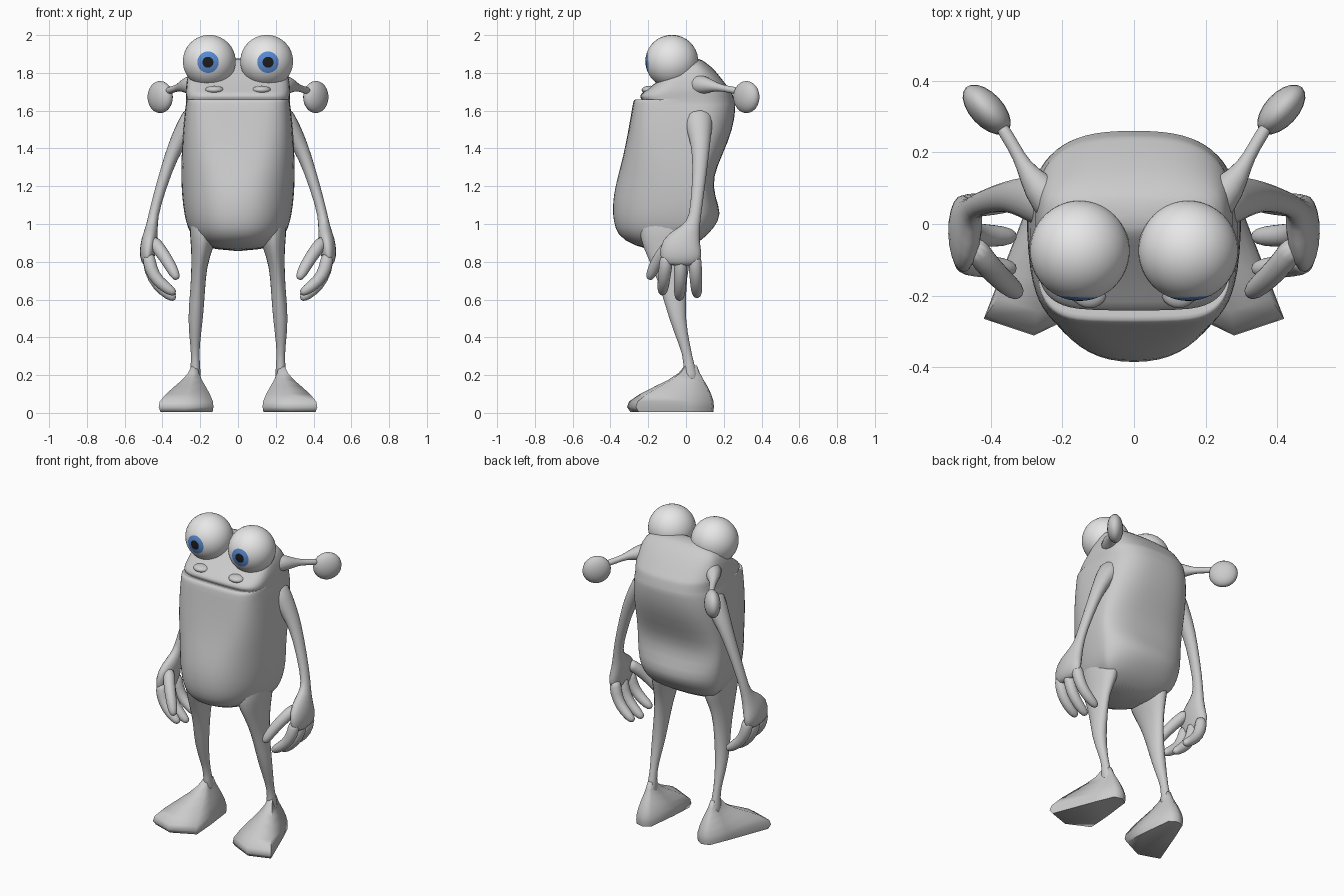
import bpy, bmesh, math
from mathutils import Vector, Matrix

if "Cube" in bpy.data.objects:
    bpy.data.objects.remove(bpy.data.objects["Cube"])


def material(name, rgb):
    m = bpy.data.materials.new(name)
    m.diffuse_color = (*rgb, 1)
    m.use_nodes = True
    m.node_tree.nodes["Principled BSDF"].inputs["Base Color"].default_value = m.diffuse_color
    return m


SKIN = material("skin grey", (0.6, 0.6, 0.6))
WHITE = material("eye white", (0.8, 0.8, 0.8))
BLUE = material("iris blue", (0.1, 0.26, 0.66))
BLACK = material("pupil black", (0.012, 0.012, 0.012))


def finish(name, bm, mats, mirror=False, subdiv=0, angle=None):
    bmesh.ops.recalc_face_normals(bm, faces=bm.faces)
    for f in bm.faces:
        f.smooth = True
    me = bpy.data.meshes.new(name)
    bm.to_mesh(me)
    bm.free()
    ob = bpy.data.objects.new(name, me)
    bpy.context.collection.objects.link(ob)
    for m in mats:
        me.materials.append(m)
    if angle:
        bpy.ops.object.select_all(action='DESELECT')
        ob.select_set(True)
        bpy.context.view_layer.objects.active = ob
        bpy.ops.object.shade_smooth_by_angle(angle=math.radians(angle))
    if mirror:
        mod = ob.modifiers.new("mirror", 'MIRROR')
        mod.use_mirror_merge = False
    if subdiv:
        mod = ob.modifiers.new("smooth", 'SUBSURF')
        mod.levels = mod.render_levels = subdiv
    return ob


def loft(name, rings, **kw):
    bm = bmesh.new()
    vs = [[bm.verts.new(p) for p in r] for r in rings]
    n = len(vs[0])
    for a, b in zip(vs, vs[1:]):
        for i in range(n):
            j = (i + 1) % n
            bm.faces.new((a[i], a[j], b[j], b[i]))
    bm.faces.new(vs[0])
    bm.faces.new(vs[-1])
    return finish(name, bm, [SKIN], **kw)


def circle(n):
    return [(math.cos(k * math.tau / n), math.sin(k * math.tau / n)) for k in range(n)]


def tube(name, pts, radii, axis=(0, 1, 0), stretch=None):
    """Tube along a path; stretch widens each ring along the axis."""
    pts = [Vector(p) for p in pts]
    stretch = stretch or [1] * len(pts)
    rings = []
    for i, p in enumerate(pts):
        t = (pts[min(i + 1, len(pts) - 1)] - pts[max(i - 1, 0)]).normalized()
        u = Vector(axis)
        u = (u - t * u.dot(t)).normalized()
        v = t.cross(u)
        rings.append([p + (u * c * stretch[i] + v * s) * radii[i] for c, s in circle(10)])
    return loft(name, rings, mirror=True, subdiv=1)


def ellipsoid(name, loc, size, turn=0):
    bm = bmesh.new()
    bmesh.ops.create_uvsphere(bm, u_segments=20, v_segments=12, radius=1)
    bm.transform(Matrix.Translation(loc) @ Matrix.Rotation(turn, 4, 'Z') @ Matrix.Diagonal((*size, 1)))
    return finish(name, bm, [SKIN], mirror=True)


# body and head with mouth fold: z, half width, front y, back y
body = [
    (0.855, 0.12, -0.19, -0.02), (0.915, 0.235, -0.345, 0.09), (0.98, 0.268, -0.378, 0.148),
    (1.05, 0.286, -0.391, 0.193), (1.15, 0.298, -0.387, 0.15), (1.25, 0.302, -0.363, 0.143),
    (1.36, 0.30, -0.333, 0.19), (1.50, 0.293, -0.305, 0.25), (1.62, 0.28, -0.285, 0.264),
    (1.66, 0.275, -0.278, 0.26), (1.662, 0.275, -0.262, 0.257), (1.652, 0.275, -0.225, 0.253),
    (1.667, 0.276, -0.245, 0.249), (1.69, 0.277, -0.243, 0.243), (1.715, 0.278, -0.20, 0.23),
    (1.815, 0.265, -0.08, 0.155), (1.855, 0.23, -0.04, 0.105), (1.878, 0.14, -0.01, 0.07),
]
rings = []
for i, (z, w, front, back) in enumerate(body):
    yc = min(0.03, back - 0.04)
    square_front = 2.3 + 2.4 * max(0, 1 - abs(z - 1.66) / 0.45)   # squarest at the mouth
    square_back = 2.7 if z > 1.1 else 2.2
    ring = []
    for c, s in circle(32):
        e = 2 / (square_back if s > 0 else square_front)
        depth = back - yc if s > 0 else yc - front
        # the fold exists only at the front; behind it the rings are evenly spaced
        even = 1.62 + (i - 8) * 0.0158 if 8 < i < 14 else z
        fold = min(1, max(0, -s * 2.5))
        ring.append((math.copysign(w * abs(c) ** e, c), yc + math.copysign(depth * abs(s) ** e, s),
                     even + (z - even) * fold))
    rings.append(ring)
loft("body", rings, subdiv=1)
ellipsoid("nostrils", (0.125, -0.19, 1.71), (0.05, 0.045, 0.022))

# eyes with pupil and iris coloured by angle from the gaze pole
for name, side in (("left_eye", 1), ("right_eye", -1)):
    bm = bmesh.new()
    bmesh.ops.create_uvsphere(bm, u_segments=32, v_segments=30, radius=0.14)
    for f in bm.faces:
        a = math.degrees(f.calc_center_median().angle(Vector((0, 0, 1))))
        f.material_index = 2 if a < 12 else 1 if a < 24 else 0
    gaze = Matrix.Rotation(math.radians(3 * side), 4, 'Z') @ Matrix.Rotation(math.radians(92), 4, 'X')
    bm.transform(Matrix.Translation((side * 0.152, -0.075, 1.861)) @ gaze)
    finish(name, bm, [WHITE, BLUE, BLACK])

# ears on stalks
tube("ear_stalks", [(0.20, 0.03, 1.74), (0.275, 0.11, 1.735), (0.31, 0.165, 1.725),
                    (0.335, 0.215, 1.715), (0.385, 0.295, 1.70)],
     [0.075, 0.045, 0.021, 0.018, 0.022], axis=(0, 0, 1))
ellipsoid("ear_bulbs", (0.412, 0.32, 1.672), (0.085, 0.047, 0.085), math.radians(47))

# arms running into flat palms
tube("arms", [(0.20, 0.06, 1.60), (0.275, 0.07, 1.51), (0.332, 0.078, 1.41), (0.375, 0.075, 1.30),
              (0.44, 0.055, 1.09), (0.455, 0.04, 1.00), (0.462, 0.01, 0.945),
              (0.475, -0.025, 0.885), (0.482, -0.03, 0.82), (0.475, -0.03, 0.775)],
     [0.085, 0.06, 0.043, 0.034, 0.027, 0.03, 0.042, 0.048, 0.042, 0.025],
     stretch=[1.2, 1.2, 1.2, 1.2, 1.2, 1.2, 1.75, 2.5, 2.8, 3.6])

# three fingers and a thumb, curling inwards
FAT = [0.038, 0.037, 0.034, 0.031, 0.015]
for i, (base, tip, up) in enumerate([(-0.10, -0.125, 0.03), (-0.025, -0.035, 0), (0.045, 0.058, 0.015)]):
    curl = [(0.475, 0.85, 0), (0.465, 0.75, 0.4), (0.425, 0.675, 0.7), (0.36, 0.62, 0.95), (0.33, 0.6, 1)]
    tube(f"finger_{i + 1}", [(x, base + (tip - base) * t, z + up * t) for x, z, t in curl], FAT)
tube("thumb", [(0.455, -0.05, 0.92), (0.415, -0.11, 0.865), (0.37, -0.155, 0.80),
               (0.335, -0.185, 0.735), (0.32, -0.197, 0.705)], FAT)

# legs: z, x, y, x radius, y radius
legs = [(1.1, 0.17, -0.08, 0.08, 0.15), (0.97, 0.182, -0.09, 0.08, 0.17), (0.88, 0.188, -0.09, 0.062, 0.145),
        (0.78, 0.206, -0.085, 0.042, 0.10), (0.65, 0.213, -0.065, 0.04, 0.069), (0.5, 0.226, -0.048, 0.043, 0.045),
        (0.35, 0.228, -0.005, 0.024, 0.029), (0.27, 0.225, 0.016, 0.022, 0.024), (0.14, 0.228, 0.028, 0.04, 0.055)]
loft("legs", [[(x + rx * c, y + ry * s, z) for c, s in circle(12)] for z, x, y, rx, ry in legs],
     mirror=True, subdiv=1)

# feet: one outline shrinking up to the ankle, slower at the heel
outline = [(0.165, 0.12), (0.21, 0.148), (0.26, 0.135), (0.31, 0.02), (0.42, -0.265),
           (0.28, -0.312), (0.13, -0.24), (0.14, -0.08)]
ankle = Vector((0.226, 0.028))
loft("feet", [[(*(ankle + (Vector(p) - ankle) * (k if p[1] < 0.1 else k ** 0.6)), z) for p in outline]
              for k, z in [(0.95, 0.005), (1, 0.03), (0.97, 0.06), (0.8, 0.1), (0.55, 0.143),
                           (0.36, 0.175), (0.2, 0.21), (0.1, 0.25)]], mirror=True, angle=75)
